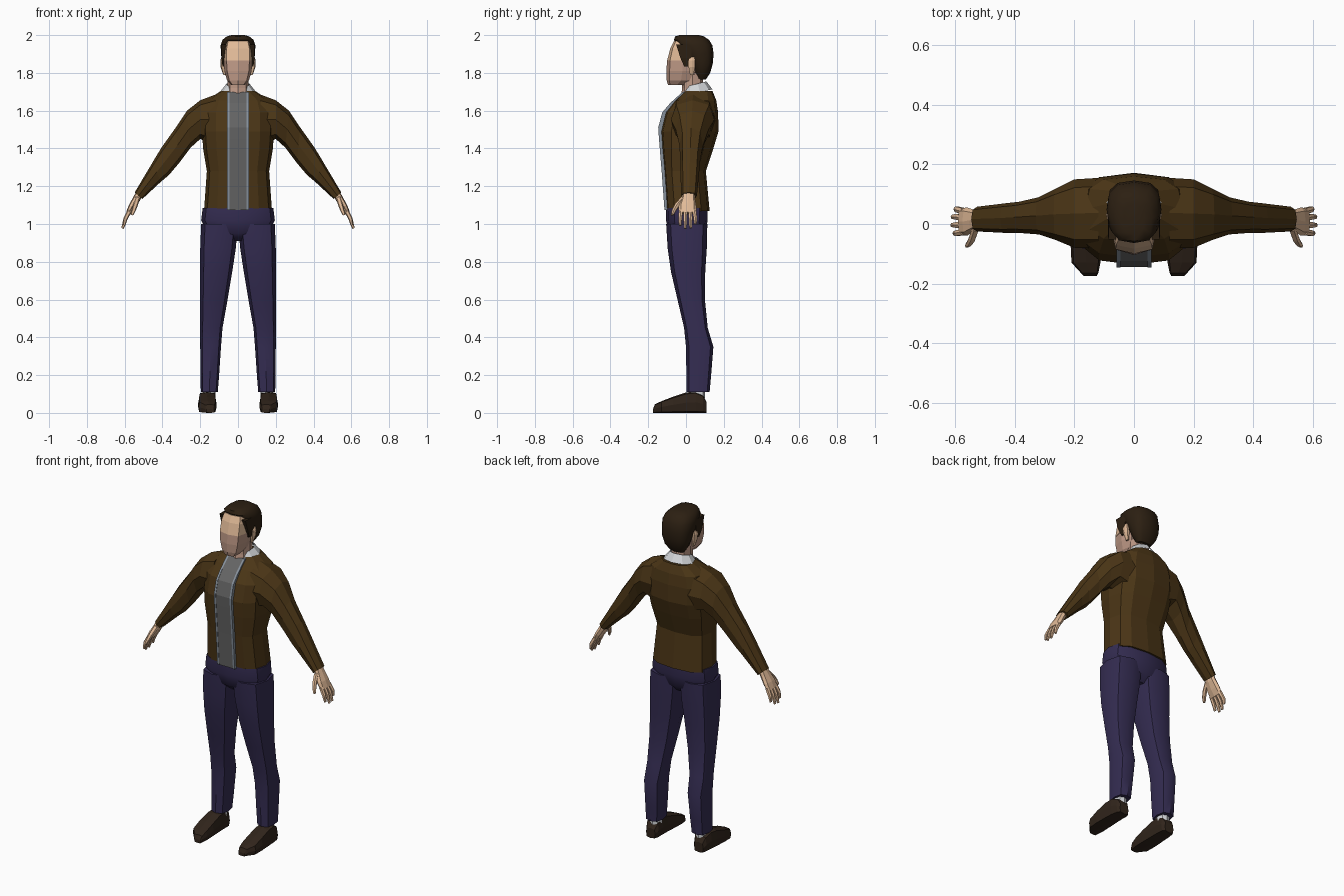
import bpy, bmesh, math
from mathutils import Vector


def material(name, rgb):
    m = bpy.data.materials.new(name)
    m.diffuse_color = (*rgb, 1)
    return m


BROWN = material("brown_cloth", (0.07, 0.036, 0.008))
NAVY = material("navy_cloth", (0.035, 0.026, 0.085))
GREY = material("grey_cloth", (0.13, 0.13, 0.13))
TRIM = material("pale_trim", (0.24, 0.28, 0.33))
WHITE = material("white_cloth", (0.65, 0.67, 0.69))
SKIN = material("skin", (0.75, 0.49, 0.31))
CHEEK = material("cheek_skin", (0.52, 0.32, 0.24))
HAIR = material("dark_hair", (0.025, 0.014, 0.006))
LEATHER = material("leather", (0.03, 0.018, 0.011))


def finish(name, bm, mat, mirror=False, smooth=0):
    bmesh.ops.recalc_face_normals(bm, faces=bm.faces)
    me = bpy.data.meshes.new(name)
    bm.to_mesh(me)
    bm.free()
    me.materials.append(mat)
    if smooth:
        me.shade_smooth()
        me.set_sharp_from_angle(angle=math.radians(smooth))
    ob = bpy.data.objects.new(name, me)
    bpy.context.collection.objects.link(ob)
    if mirror:
        ob.modifiers.new("mirror", 'MIRROR').use_mirror_merge = False
    return ob


def loft(name, rings, mat, n=8, e=0.8, mirror=False, smooth=0):
    """Skin a row of rounded sections, each (centre, half axis u, half axis v)."""
    bm = bmesh.new()
    rows = []
    for c, u, v in rings:
        row = []
        for i in range(n):
            a = 2 * math.pi * i / n + (math.pi / 4 if n == 4 else 0)
            k = math.sqrt(2) if n == 4 else 1
            cx, sy = math.cos(a), math.sin(a)
            p = 1 if n == 4 else e
            cx = math.copysign(abs(cx) ** p, cx) * k if abs(cx) > 1e-6 else 0
            sy = math.copysign(abs(sy) ** p, sy) * k if abs(sy) > 1e-6 else 0
            row.append(bm.verts.new(Vector(c) + Vector(u) * cx + Vector(v) * sy))
        rows.append(row)
    for a, b in zip(rows, rows[1:]):
        for i in range(n):
            j = (i + 1) % n
            bm.faces.new((a[i], a[j], b[j], b[i]))
    bm.faces.new(rows[0])
    bm.faces.new(rows[-1])
    return finish(name, bm, mat, mirror, smooth)


def level(z, x0, x1, y0, y1):
    """Horizontal section filling the given x and y range."""
    return (((x0 + x1) / 2, (y0 + y1) / 2, z), ((x1 - x0) / 2, 0, 0), (0, (y1 - y0) / 2, 0))


def centred(rows):
    return [level(z, -r, r, y0, y1) for z, r, y0, y1 in rows]


# Jacket body
loft("jacket_body", centred([
    (1.07, .18, -.104, .125), (1.28, .165, -.118, .105), (1.40, .185, -.13, .145),
    (1.49, .19, -.137, .172), (1.59, .19, -.112, .17), (1.655, .165, -.06, .16),
    (1.705, .09, -.005, .14)]), BROWN, n=12, e=.7)

# Sleeves: upper outline x, z, lower outline x, z, front y, back y
sleeve = [(.12, 1.685, .12, 1.42, -.08, .155), (.20, 1.655, .20, 1.45, -.08, .15),
          (.27, 1.60, .25, 1.405, -.055, .12), (.33, 1.51, .31, 1.325, -.035, .09),
          (.405, 1.405, .365, 1.26, -.03, .075), (.45, 1.33, .41, 1.222, -.03, .07),
          (.547, 1.167, .507, 1.132, -.025, .058)]
loft("sleeve", [(((a + c) / 2, (f + k) / 2, (b + d) / 2), ((a - c) / 2, 0, (b - d) / 2),
                 (0, (k - f) / 2, 0)) for a, b, c, d, f, k in sleeve], BROWN, mirror=True)

# Shirt front with a pale strip along each jacket edge
front = [(1.075, -.112), (1.28, -.127), (1.45, -.141), (1.51, -.145),
         (1.59, -.124), (1.64, -.082), (1.70, -.015)]
loft("shirt_front", [level(z, -.047, .047, y, y + .05) for z, y in front], GREY, n=4)
loft("jacket_edge", [level(z, .046, .058, y - .002, y + .045) for z, y in front],
     TRIM, n=4, mirror=True)

# Shirt collar, open at the front
bm = bmesh.new()
pairs = []
for i in range(9):
    a = math.radians(-65 + 310 * i / 8)
    s, c = math.sin(a), math.cos(a)
    pairs.append((bm.verts.new((.062 * c, .05 + .058 * s, 1.74 + .015 * s)),
                  bm.verts.new((.098 * c, .055 + .085 * s, 1.695 + .018 * s))))
for (a, b), (c, d) in zip(pairs, pairs[1:]):
    bm.faces.new((a, b, d, c))
finish("shirt_collar", bm, WHITE)

# Trousers
loft("trouser_hips", centred([(.91, .09, -.04, .06), (.95, .16, -.09, .10),
                              (1.02, .195, -.106, .115), (1.085, .187, -.105, .115)]),
     NAVY, n=12, e=.75, smooth=40)
loft("trouser_leg", [level(*r) for r in [
    (1.0, .0, .195, -.105, .113), (.87, .012, .2, -.097, .11), (.75, .03, .2, -.08, .102),
    (.60, .055, .2, -.045, .1), (.45, .082, .2, -.01, .115), (.35, .09, .2, 0, .145),
    (.20, .10, .198, .002, .133), (.11, .107, .197, .004, .125)]],
    NAVY, e=.7, mirror=True, smooth=40)

# Socks and shoes
loft("sock", [level(.08, .12, .185, .02, .1), level(.125, .12, .185, .02, .1)],
     WHITE, mirror=True)
shoe = [(.108, .13, .19, .06), (.09, .118, .2, .095), (.05, .116, .207, .113),
        (0, .115, .21, .108), (-.07, .113, .213, .085), (-.13, .113, .21, .062),
        (-.165, .12, .178, .045), (-.175, .125, .168, .02)]
loft("shoe", [((((a + b) / 2), y, h / 2), ((b - a) / 2, 0, 0), (0, 0, h / 2))
              for y, a, b, h in shoe], LEATHER, e=.45, mirror=True)

# Hand: t runs down the hand, y across it, thickness along the palm normal
WRIST = Vector((.524, 0, 1.16))
DOWN = Vector((.43, 0, -.903))
NORMAL = Vector((.903, 0, .43))


def hand_part(name, rows, n):
    loft(name, [(WRIST + DOWN * t + Vector((0, y, 0)) + NORMAL * o, NORMAL * th, (0, w, 0))
                for t, y, o, w, th in rows], SKIN, n=n, mirror=True)


hand_part("palm", [(-.02, .015, 0, .03, .018), (.03, .012, 0, .036, .02),
                   (.075, .008, .004, .047, .019), (.115, .008, .006, .046, .014)], 8)
for i, (y, end) in enumerate([(-.027, .185), (-.003, .203), (.021, .20), (.043, .178)]):
    tip = y * 1.15
    hand_part("finger_%d" % (i + 1), [(.10, y, .006, .0115, .012),
              (.15, tip, .008, .0105, .011), (end, tip, 0, .007, .007)], 6)
hand_part("thumb", [(.02, -.01, -.002, .016, .014), (.06, -.045, -.008, .015, .013),
                    (.09, -.062, -.012, .012, .011), (.118, -.073, -.014, .007, .007)], 6)

# Neck and head
loft("neck", centred([(1.66, .062, -.03, .10), (1.72, .055, -.02, .09),
                      (1.80, .055, -.02, .09)]), CHEEK)
loft("lower_face", centred([(1.735, .036, -.095, .0), (1.76, .058, -.102, .05),
                            (1.81, .072, -.104, .065), (1.865, .076, -.10, .065)]),
     CHEEK, e=.65)
loft("forehead", centred([(1.865, .076, -.10, .06), (1.93, .074, -.083, .05),
                          (1.968, .064, -.064, .04)]), SKIN, e=.6)

# Hair cap with sideburns, and ears
loft("hair", centred([(1.765, .045, .06, .105), (1.80, .07, .045, .128),
                      (1.85, .084, .025, .142), (1.90, .09, -.015, .146),
                      (1.945, .092, -.045, .14), (1.975, .082, -.064, .122),
                      (1.993, .06, -.058, .095), (2.0, .035, -.035, .07)]),
     HAIR, n=12, e=.72, smooth=50)
loft("sideburn", [level(1.835, .072, .082, -.01, .012), level(1.88, .072, .088, -.03, .03),
                  level(1.95, .06, .086, -.052, .03)], HAIR, n=4, mirror=True)
loft("ear", [level(1.79, .066, .078, .02, .04), level(1.83, .068, .092, .012, .05),
             level(1.865, .07, .094, .012, .05), level(1.885, .075, .088, .02, .045)],
     SKIN, n=6, mirror=True)
